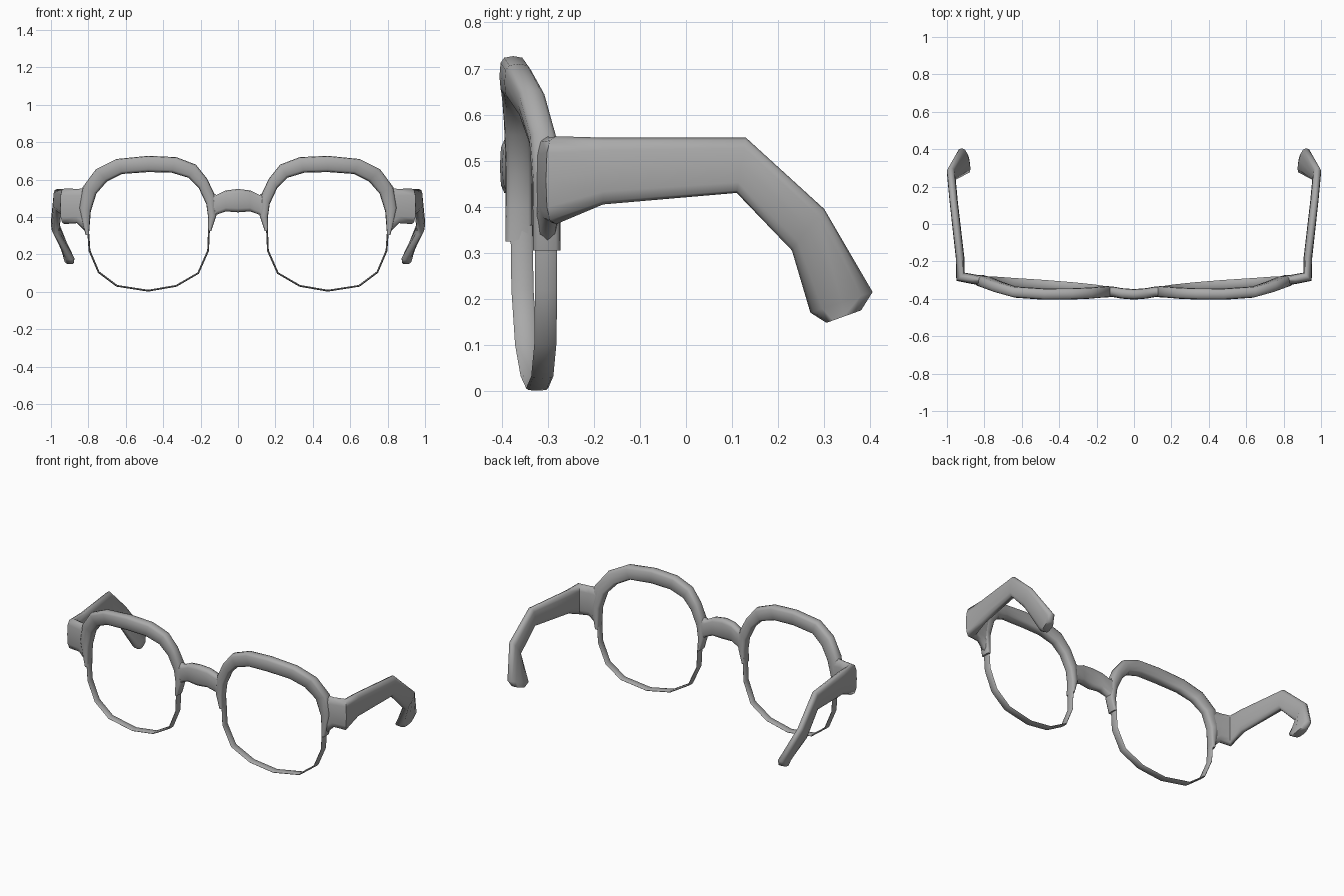
import bpy, bmesh, math
from mathutils import Vector

if "Cube" in bpy.data.objects:
    bpy.data.objects.remove(bpy.data.objects["Cube"])

# Dark grey plastic
grey = bpy.data.materials.new("dark_grey")
grey.diffuse_color = (.4, .4, .4, 1)
grey.use_nodes = True
grey.node_tree.nodes["Principled BSDF"].inputs["Base Color"].default_value = grey.diffuse_color


def loft(name, stations, sides=12, power=0.6, mirror=True, angle=62):
    """Skin rounded sections; each station is (edge A, edge B, half-thickness vector)."""
    bm = bmesh.new()
    rings = []
    for a, b, d in stations:
        a, b, d = Vector(a), Vector(b), Vector(d)
        ring = []
        for i in range(sides):
            t = math.tau * i / sides
            c, s = math.cos(t), math.sin(t)
            c = math.copysign(abs(c) ** power, c) if abs(c) > 1e-6 else 0
            s = math.copysign(abs(s) ** power, s) if abs(s) > 1e-6 else 0
            ring.append(bm.verts.new((a + b) / 2 + (a - b) / 2 * c + d * s))
        rings.append(ring)
    for r, q in zip(rings, rings[1:]):
        for i in range(sides):
            j = (i + 1) % sides
            bm.faces.new((r[i], r[j], q[j], q[i]))
    bm.faces.new(rings[0])
    bm.faces.new(rings[-1])
    bmesh.ops.recalc_face_normals(bm, faces=bm.faces)
    mesh = bpy.data.meshes.new(name)
    bm.to_mesh(mesh)
    bm.free()
    mesh.materials.append(grey)
    ob = bpy.data.objects.new(name, mesh)
    bpy.context.collection.objects.link(ob)
    bpy.ops.object.select_all(action='DESELECT')
    ob.select_set(True)
    bpy.context.view_layer.objects.active = ob
    bpy.ops.object.shade_smooth_by_angle(angle=math.radians(angle))
    if mirror:
        ob.modifiers.new("Mirror", 'MIRROR').use_mirror_merge = False
    return ob


# Thick upper rims: inner x, z, outer x, z, depth y
brow = [(.160, .325, .143, .325, -.362), (.160, .40, .115, .41, -.362),
        (.17, .47, .125, .52, -.362), (.21, .555, .165, .605, -.365),
        (.265, .61, .225, .68, -.37), (.355, .637, .33, .72, -.374),
        (.48, .64, .48, .727, -.375), (.62, .63, .65, .71, -.364),
        (.70, .59, .76, .655, -.335), (.757, .525, .83, .56, -.310),
        (.787, .43, .85, .45, -.303), (.797, .305, .815, .305, -.302)]
loft("upper_rim", [((ox, y, oz), (ix, y, iz), (0, -.03, 0))
                   for ix, iz, ox, oz, y in brow])

# Thin lower rims: centre x, y, z
wire = [(.154, -.357, .36), (.16, -.355, .22), (.213, -.347, .10), (.33, -.335, .032),
        (.48, -.323, .006), (.648, -.312, .032), (.745, -.305, .105),
        (.794, -.304, .22), (.803, -.304, .35)]
mid = Vector((.48, 0, .33))
stations = []
for x, y, z in wire:
    p = Vector((x, y, z))
    out = (Vector((x, 0, z)) - mid).normalized() * .005
    stations.append((p + out, p - out, (0, -.024, 0)))
loft("lower_rim", stations, sides=8)

# Nose bridge, flaring into the rims: x, y, top z, bottom z
half = [(0, -.376, .55, .425), (.065, -.371, .542, .43),
        (.115, -.362, .517, .412), (.148, -.362, .54, .328)]
full = [(-x, y, t, b) for x, y, t, b in reversed(half[1:])] + half
loft("bridge", [((x, y, t), (x, y, b), (0, -.028, 0)) for x, y, t, b in full],
     mirror=False)

# Hinge corners and side arms with down-turned tips
loft("temple_arm", [
    ((.80, -.303, .555), (.808, -.303, .315), (0, -.026, 0)),
    ((.86, -.295, .55), (.86, -.295, .367), (.004, -.026, 0)),
    ((.928, -.282, .553), (.928, -.282, .362), (.022, -.022, 0)),
    ((.930, -.18, .55), (.930, -.18, .405), (.023, 0, 0)),
    ((.966, .13, .55), (.962, .11, .43), (.022, 0, 0)),
    ((.982, .30, .395), (.973, .23, .305), (.022, 0, .002)),
    ((.922, .405, .215), (.892, .27, .17), (.026, 0, 0)),
    ((.910, .38, .175), (.897, .305, .148), (.024, 0, 0)),
], power=0.7)
